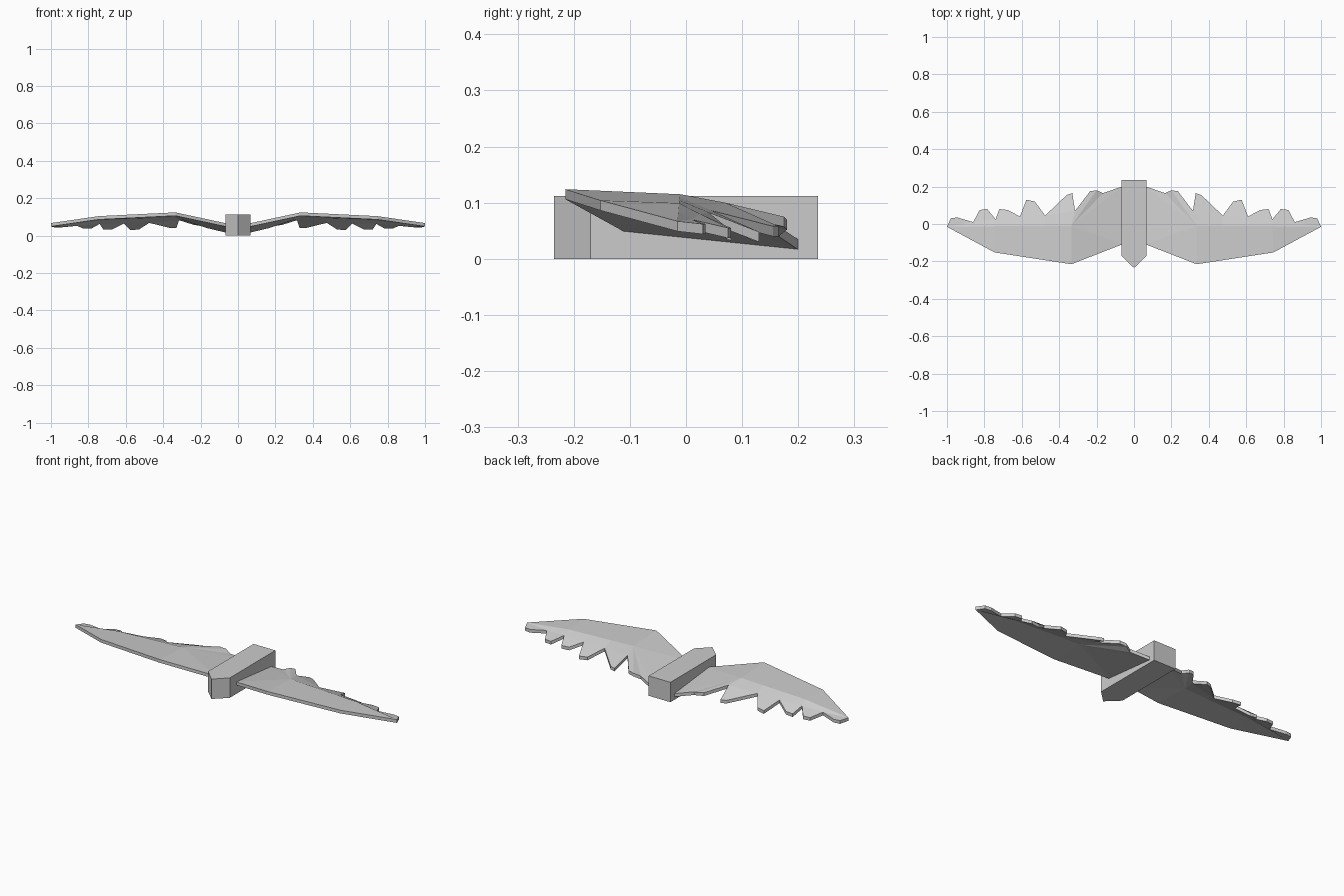
import bpy, bmesh
from mathutils import Vector

if "Cube" in bpy.data.objects:
    bpy.data.objects.remove(bpy.data.objects["Cube"])

THICK = 0.018


def finish(name, bm):
    bmesh.ops.recalc_face_normals(bm, faces=bm.faces)
    mesh = bpy.data.meshes.new(name)
    bm.to_mesh(mesh)
    bm.free()
    obj = bpy.data.objects.new(name, mesh)
    bpy.context.collection.objects.link(obj)
    return obj


def extrude(bm, height):
    geo = bmesh.ops.extrude_face_region(bm, geom=bm.faces[:], use_keep_orig=True)
    moved = [g for g in geo["geom"] if isinstance(g, bmesh.types.BMVert)]
    bmesh.ops.translate(bm, verts=moved, vec=(0, 0, height))


# Body: long block with a pointed front
bm = bmesh.new()
plan = [(0, -0.235), (0.068, -0.17), (0.068, 0.235), (-0.068, 0.235), (-0.068, -0.17)]
bm.faces.new([bm.verts.new((x, y, 0)) for x, y in plan])
extrude(bm, 0.112)
finish("body", bm)

# Wing: folded sheet with a leading panel, a ridge line and trailing feathers
root_front, root_rear = (0.06, -0.108, 0.065), (0.06, 0.202, 0.033)
lead_a, lead_b = (0.335, -0.215, 0.124), (0.745, -0.152, 0.104)
ridge, ridge_mid, tip = (0.335, -0.01, 0.115), (0.745, -0.012, 0.099), (1.0, -0.015, 0.067)
inner_feather = [(0.165, 0.165, 0.058), (0.2, 0.18, 0.07), (0.235, 0.175, 0.075)]
notches = [(0.315, 0.07, 0.1), (0.475, 0.045, 0.086), (0.61, 0.04, 0.083),
           (0.74, 0.025, 0.08), (0.86, 0.01, 0.07), tip]
feather_tips = [((0.33, 0.165, 0.058), (0.36, 0.155, 0.058)),
                ((0.53, 0.12, 0.05), (0.575, 0.13, 0.048)),
                ((0.675, 0.075, 0.05), (0.72, 0.08, 0.05)),
                ((0.785, 0.08, 0.055), (0.825, 0.075, 0.055)),
                ((0.945, 0.035, 0.062), (0.98, 0.03, 0.062))]


def ridge_at(x):
    a, b = (ridge, ridge_mid) if x <= ridge_mid[0] else (ridge_mid, tip)
    t = max(0, (x - a[0]) / (b[0] - a[0]))
    return tuple(Vector(a).lerp(Vector(b), t))


bm = bmesh.new()
cache = {}


def face(*points):
    vs = []
    for p in points:
        key = tuple(round(c, 4) for c in p)
        if key not in cache:
            cache[key] = bm.verts.new(p)
        if cache[key] not in vs:
            vs.append(cache[key])
    bm.faces.new(vs)


# Inner panel and leading panels
face(root_front, lead_a, ridge)
face(root_front, ridge, root_rear)
stations = [ridge_at(n[0]) for n in notches]
face(lead_a, lead_b, *reversed(stations[:4]))
face(lead_b, *reversed(stations[3:]))

# Inner feather fan, then one strip and one feather per pair of notches
rim = [root_rear] + inner_feather + [notches[0]]
for p, q in zip(rim, rim[1:]):
    face(ridge, q, p)
for i, (a, b) in enumerate(feather_tips):
    face(stations[i], stations[i + 1], notches[i + 1], notches[i])
    face(notches[i], notches[i + 1], b, a)

extrude(bm, -THICK)
wing = finish("wings", bm)
wing.modifiers.new("mirror", "MIRROR").use_mirror_merge = False
